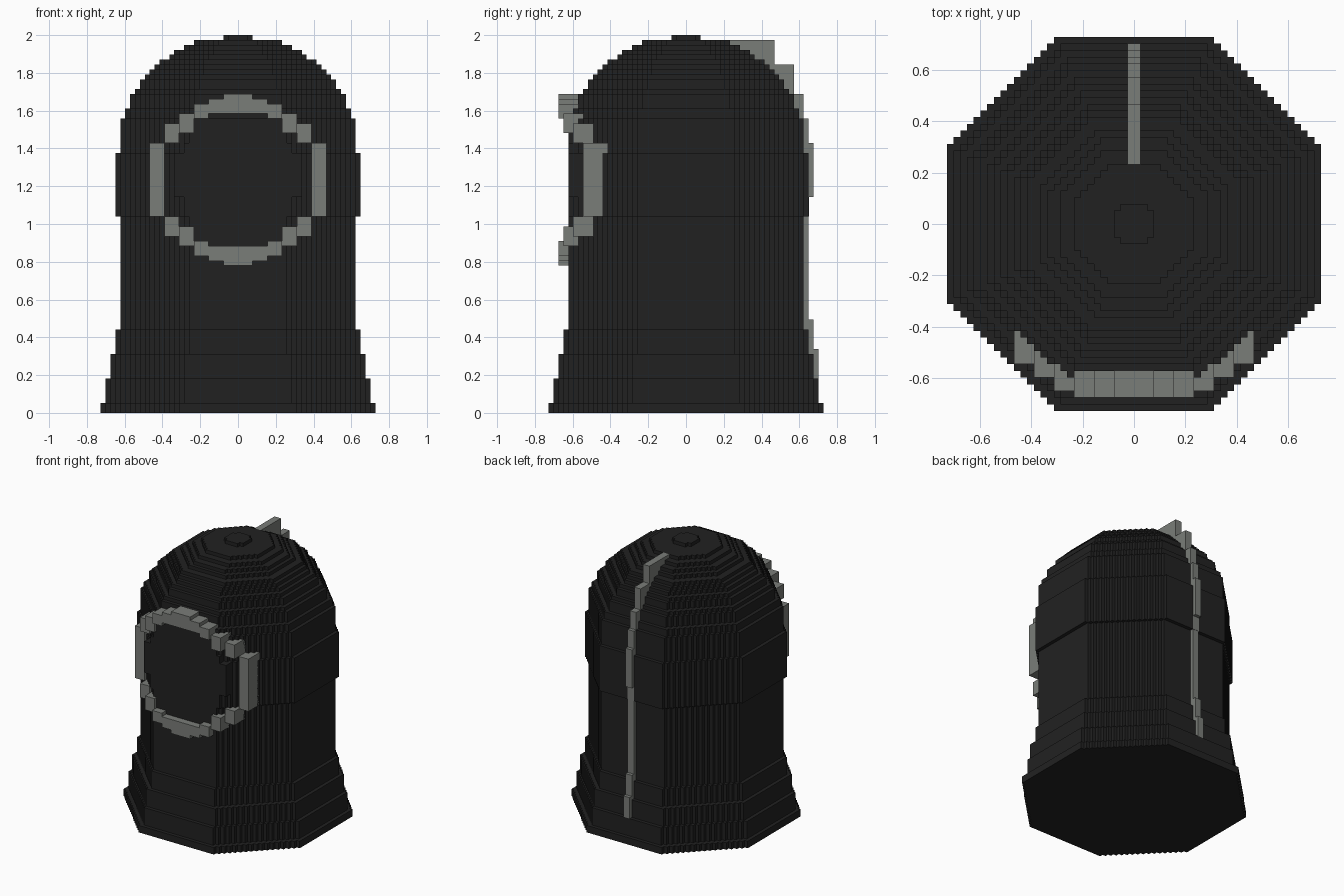
import bpy
import bmesh

if "Cube" in bpy.data.objects:
    bpy.data.objects.remove(bpy.data.objects["Cube"])

U = 2.0 / 77  # edge of one block


def material(name, rgb):
    m = bpy.data.materials.new(name)
    m.diffuse_color = (*rgb, 1.0)
    m.use_nodes = True
    m.node_tree.nodes["Principled BSDF"].inputs["Base Color"].default_value = m.diffuse_color
    return m


DARK = material("charcoal", (0.0155, 0.0155, 0.0155))
GREY = material("warm_grey", (0.195, 0.205, 0.190))


def finish(bm, name, mat):
    me = bpy.data.meshes.new(name)
    bmesh.ops.scale(bm, vec=(U, U, U), verts=bm.verts)
    bm.to_mesh(me)
    bm.free()
    me.materials.append(mat)
    ob = bpy.data.objects.new(name, me)
    bpy.context.collection.objects.link(ob)
    return ob


def add_box(bm, x0, x1, y0, y1, z0, z1):
    vs = [bm.verts.new((x, y, z)) for z in (z0, z1)
          for x, y in ((x0, y0), (x1, y0), (x1, y1), (x0, y1))]
    bm.faces.new(vs[3::-1])
    bm.faces.new(vs[4:])
    for i in range(4):
        j = (i + 1) % 4
        bm.faces.new((vs[i], vs[j], vs[j + 4], vs[i + 4]))


def stepped_octagon(a, flat, front):
    """Counter-clockwise octagon whose diagonals climb in single blocks."""
    quarter = [(a, flat)]
    for i in range(a - flat):
        quarter += [(a - i - 1, flat + i), (a - i - 1, flat + i + 1)]
    pts = []
    for _ in range(4):
        pts += quarter
        quarter = [(-y, x) for x, y in quarter]
    out = []
    for x, y in pts:
        p = (x, max(y, -front))
        if p not in out:
            out.append(p)
    return out


def add_layer(bm, a, z0, z1, bottom, front, flat):
    pts = stepped_octagon(a, flat, front)
    lo = [bm.verts.new((x, y, z0)) for x, y in pts]
    hi = [bm.verts.new((x, y, z1)) for x, y in pts]
    bm.faces.new(hi)
    if bottom:
        bm.faces.new(lo[::-1])
    for i in range(len(pts)):
        j = (i + 1) % len(pts)
        bm.faces.new((lo[i], lo[j], hi[j], hi[i]))


# Body: flared foot, straight trunk with a slight bulge, rounded dome
layers = [(28, 2), (27, 5), (26, 5), (25, 5), (24, 23), (25, 13), (24, 7)]
layers += [(a, 1) for a in (23, 23, 22, 22, 22, 21, 20, 20, 19, 18,
                            17, 16, 14, 13, 11, 9, 3)]
bm = bmesh.new()
z, below = 0, 0
for a, h in layers:
    flat = 2 if a == 3 else round(a * 0.414)
    front = 24 if z == 40 else a  # bulge is trimmed flat behind the ring
    add_layer(bm, a, z, z + h, a > below, front, flat)
    z, below = z + h, a
finish(bm, "body", DARK)

# Flat round window panel inside the ring
bm = bmesh.new()
add_box(bm, -11, 11, -24, -19, 40, 55)
for s in (-1, 1):
    xa, xb = sorted((s * 11, s * 13))
    add_box(bm, xa, xb, -24, -19, 44, 53)
finish(bm, "window_panel", DARK)

# Ring around the window: x range, y range, z range of the upper blocks
bm = bmesh.new()
arc = [(3, 6, -26, -20, 61, 64), (6, 9, -26, -20, 60, 63),
       (9, 12, -25, -20, 57, 61), (12, 15, -23, -18, 55, 59)]
for z0, z1 in ((61, 65), (30, 34)):
    add_box(bm, -3, 3, -26, -20, z0, z1)
for x0, x1, y0, y1, z0, z1 in arc:
    for s in (-1, 1):
        xa, xb = sorted((s * x0, s * x1))
        add_box(bm, xa, xb, y0, y1, z0, z1)
        add_box(bm, xa, xb, y0, y1, 95 - z1, 95 - z0)
for x in (-18, 15):
    add_box(bm, x, x + 3, -21, -16, 40, 55)
finish(bm, "window_ring", GREY)

# Ridge running down the back
bm = bmesh.new()
for y0, y1, z0, z1 in ((9, 18, 71, 76), (15, 22, 65, 71), (19, 24, 60, 65),
                       (21, 25, 55, 60), (22, 26, 44, 55), (22, 25.06, 40, 44),
                       (22, 25, 19, 40), (22, 26, 13, 19), (23, 27, 7, 13)):
    add_box(bm, -1, 1, y0, y1, z0, z1)
finish(bm, "back_ridge", GREY)
